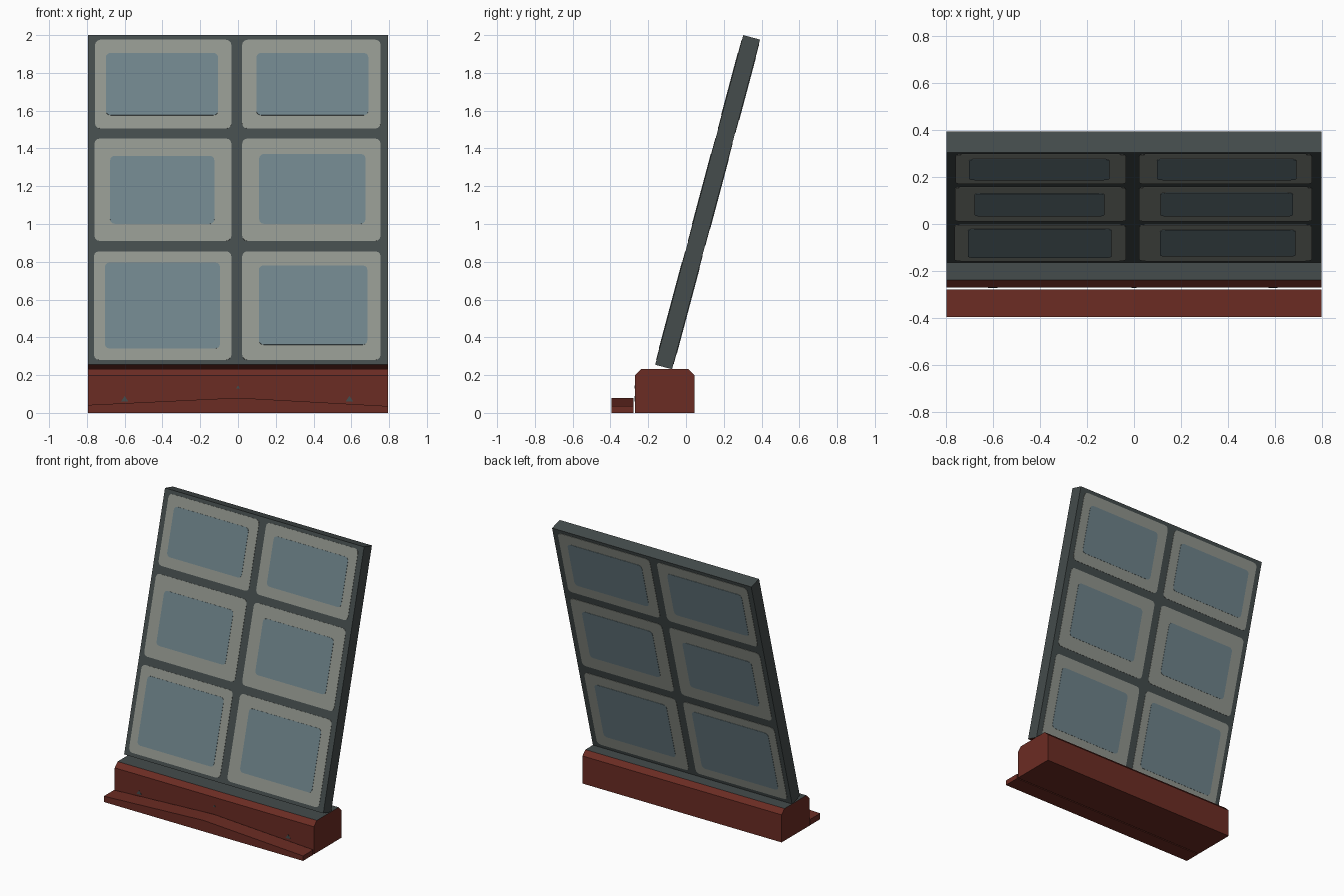
import bpy, bmesh, math
from mathutils import Matrix, Vector

if "Cube" in bpy.data.objects:
    bpy.data.objects.remove(bpy.data.objects["Cube"])

def mat(name, rgb):
    m = bpy.data.materials.new(name)
    m.diffuse_color = (*rgb, 1)
    m.use_nodes = True
    m.node_tree.nodes["Principled BSDF"].inputs["Base Color"].default_value = m.diffuse_color
    return m

SLATE = mat("slate_frame", (0.058, 0.072, 0.072))
STONE = mat("pale_border", (0.285, 0.305, 0.27))
BLUE = mat("blue_glass", (0.16, 0.232, 0.26))
RED = mat("brick_red", (0.148, 0.025, 0.017))

HALF = 0.795
TILT = math.radians(14.95)
THICK = 0.092
C, S = math.cos(TILT), math.sin(TILT)
LENGTH = 1.745 / C
# panel space: x across, y through the thickness (front = 0), z up the slope
PANEL = Matrix.Translation((0, -0.163, 0.255)) @ Matrix.Rotation(-TILT, 4, 'X')

def prism(name, pts, offset, mats, matrix=None, rule=None):
    """Extrude a closed outline by an offset vector."""
    bm = bmesh.new()
    f = bm.faces.new([bm.verts.new(p) for p in pts])
    r = bmesh.ops.extrude_face_region(bm, geom=[f])
    vs = [g for g in r["geom"] if isinstance(g, bmesh.types.BMVert)]
    bmesh.ops.translate(bm, verts=vs, vec=Vector(offset))
    bmesh.ops.recalc_face_normals(bm, faces=bm.faces[:])
    if rule:
        for face in bm.faces:
            face.material_index = rule(face)
    me = bpy.data.meshes.new(name)
    bm.to_mesh(me)
    bm.free()
    for m in mats:
        me.materials.append(m)
    ob = bpy.data.objects.new(name, me)
    bpy.context.collection.objects.link(ob)
    if matrix:
        ob.matrix_world = matrix
    return ob

def rounded(x0, x1, z0, z1, r, y):
    """Rounded rectangle outline; heights are world z, turned into slope lengths."""
    v0, v1 = (z0 - 0.255) / C, (z1 - 0.255) / C
    pts = []
    for i, (cx, cv) in enumerate([(x1 - r, v1 - r), (x0 + r, v1 - r),
                                  (x0 + r, v0 + r), (x1 - r, v0 + r)]):
        for k in range(4):
            a = math.radians(90 * i + 30 * k)
            pts.append((cx + r * math.cos(a), y, cv + r * math.sin(a)))
    return pts

# base block with chamfered top edges; top face is slate
y0, y1, zt, ch = -0.27, 0.045, 0.232, 0.033
prof = [(y0, 0), (y1, 0), (y1, zt - ch), (y1 - ch, zt), (y0 + ch, zt), (y0, zt - ch)]
prism("base_block", [(-HALF, y, z) for y, z in prof], (2 * HALF, 0, 0), [RED, SLATE],
      rule=lambda f: 1 if f.normal.z > 0.9 else 0)

# low front step with a shallow peak in the middle
step = [(-HALF, 0), (HALF, 0), (HALF, 0.036), (0, 0.08), (-HALF, 0.042)]
prism("front_step", [(x, -0.394, z) for x, z in step], (0, 0.116, 0), [RED])

# tiny slate chips on the base front
for i, (x, z) in enumerate([(-0.6, 0.07), (0.0, 0.135), (0.59, 0.07)]):
    w = 0.01 if x == 0 else 0.02
    prism(f"base_chip_{i}", [(x - w, -0.272, z - w / 2), (x + w, -0.272, z - w / 2),
                             (x, -0.272, z + w)], (0, 0.004, 0), [SLATE])

# leaning panel, red on its underside
prism("leaning_panel", [(-HALF, 0, 0), (HALF, 0, 0), (HALF, 0, LENGTH), (-HALF, 0, LENGTH)],
      (0, THICK, 0), [SLATE, RED], PANEL,
      rule=lambda f: 1 if f.normal.z < -0.9 else 0)

# panes: border heights, then for each side border x-range and inner rectangle
rows = [
    (1.505, 1.975, (-0.757, -0.035, -0.70, -0.105, 1.575, 1.905),
                   (0.022, 0.755, 0.097, 0.69, 1.575, 1.905)),
    (0.91, 1.452, (-0.76, -0.035, -0.677, -0.125, 1.00, 1.36),
                  (0.022, 0.755, 0.112, 0.675, 1.00, 1.37)),
    (0.28, 0.855, (-0.763, -0.035, -0.705, -0.095, 0.34, 0.795),
                  (0.022, 0.755, 0.11, 0.685, 0.36, 0.78)),
]
for r, (z0, z1, *sides) in enumerate(rows):
    for c, (bx0, bx1, ix0, ix1, iz0, iz1) in enumerate(sides):
        for face, y, d in (("front", 0, -1), ("back", THICK, 1)):
            tag = f"{face}_{r}_{c}"
            prism("pane_border_" + tag, rounded(bx0, bx1, z0, z1, 0.028, y - d * 0.002),
                  (0, d * 0.004, 0), [STONE], PANEL)
            prism("pane_glass_" + tag, rounded(ix0, ix1, iz0, iz1, 0.025, y - d * 0.002),
                  (0, d * 0.006, 0), [BLUE], PANEL)
